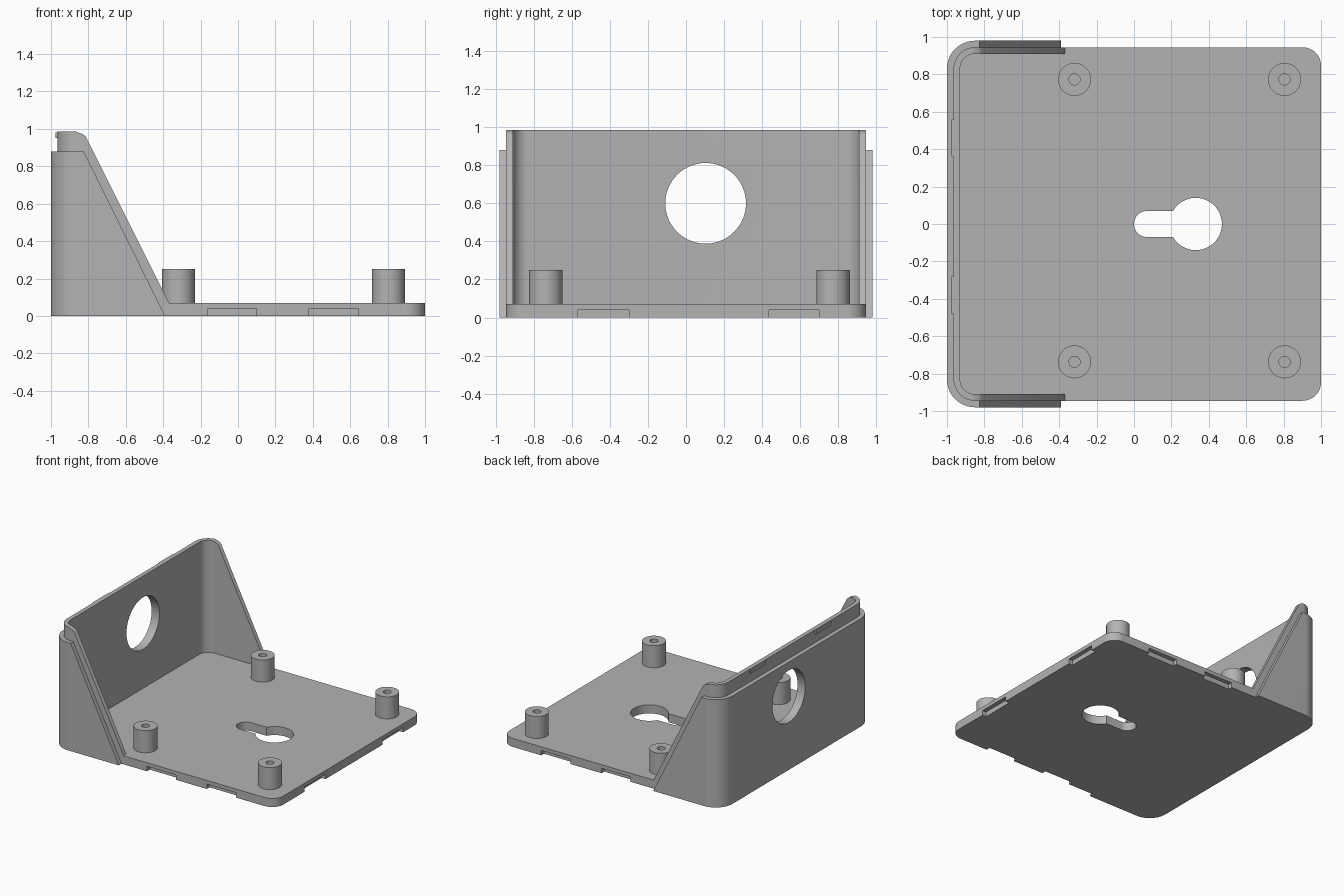
import bpy, bmesh
from math import cos, sin, radians

if "Cube" in bpy.data.objects:
    bpy.data.objects.remove(bpy.data.objects["Cube"])

GREY = (0.45, 0.45, 0.45, 1)
mat = bpy.data.materials.new("light grey plastic")
mat.use_nodes = True
mat.diffuse_color = GREY
mat.node_tree.nodes["Principled BSDF"].inputs["Base Color"].default_value = GREY


def arc(cx, cy, r, a0, a1, n=12):
    angles = [radians(a0 + (a1 - a0) * i / n) for i in range(n + 1)]
    return [(cx + r * cos(a), cy + r * sin(a)) for a in angles]


def circle(cx, cy, r, n=48):
    return arc(cx, cy, r, 0, 360, n)[:-1]


def prism(name, outline, axis, lo, hi):
    """Extrude a 2D outline along the x, y or z axis."""
    def place(p, t):
        return {"x": (t, *p), "y": (p[0], t, p[1]), "z": (*p, t)}[axis]
    bm = bmesh.new()
    face = bm.faces.new([bm.verts.new(place(p, lo)) for p in outline])
    out = bmesh.ops.extrude_face_region(bm, geom=[face])
    shift = place((0, 0), hi - lo)
    bmesh.ops.translate(bm, vec=shift, verts=[v for v in out["geom"] if isinstance(v, bmesh.types.BMVert)])
    bmesh.ops.recalc_face_normals(bm, faces=bm.faces)
    mesh = bpy.data.meshes.new(name)
    bm.to_mesh(mesh)
    bm.free()
    mesh.materials.append(mat)
    ob = bpy.data.objects.new(name, mesh)
    bpy.context.collection.objects.link(ob)
    return ob


def box(name, x0, x1, y0, y1, z0, z1):
    return prism(name, [(x0, y0), (x1, y0), (x1, y1), (x0, y1)], "z", z0, z1)


def select(ob):
    bpy.ops.object.select_all(action="DESELECT")
    ob.select_set(True)
    bpy.context.view_layer.objects.active = ob


def carve(ob, cutter, operation="DIFFERENCE"):
    """Apply a boolean and remove its cutter."""
    mod = ob.modifiers.new("carve", "BOOLEAN")
    mod.operation, mod.solver, mod.object = operation, "EXACT", cutter
    select(ob)
    bpy.ops.object.modifier_apply(modifier=mod.name)
    bpy.data.objects.remove(cutter)


def wall_path(inset):
    """Open U path around the back wall, offset inwards."""
    x, y, r = -1 + inset, 0.98 - inset, 0.15 - inset
    return ([(-0.2, -y)] + arc(x + r, -y + r, r, 270, 180)
            + arc(x + r, y - r, r, 180, 90) + [(-0.2, y)])


def wall(name, inset, profile):
    """U-shaped shell trimmed to a side profile, with the round cable opening."""
    outline = wall_path(inset) + wall_path(inset + 0.035)[::-1]
    ob = prism(name, outline, "z", -0.1, 1.1)
    carve(ob, prism("trim", profile, "y", -1.2, 1.2), "INTERSECT")
    carve(ob, prism("opening", circle(0.103, 0.60, 0.212, 64), "x", -1.2, -0.8))
    return ob


# Base plate with keyhole slot and edge notches
T, W = 0.07, 0.945
plate_outline = (arc(-0.85, -W + 0.115, 0.115, 180, 270) + arc(0.9, -W + 0.1, 0.1, 270, 360)
                 + arc(0.9, W - 0.1, 0.1, 0, 90) + arc(-0.85, W - 0.115, 0.115, 90, 180))
base = prism("base_plate", plate_outline, "z", 0, T)
keyhole = arc(0.33, 0, 0.14, -150, 150, 40) + arc(0.07, 0, 0.07, 90, 270, 20)
carve(base, prism("keyhole", keyhole, "z", -0.1, 0.2))
for x0, x1 in ((-0.16, 0.10), (0.38, 0.645)):
    for s in (-1, 1):
        ya, yb = sorted((s * (W - 0.035), s * 1.1))
        carve(base, box("notch", x0, x1, ya, yb, -0.1, 0.04))
for y0, y1 in ((-0.57, -0.30), (0.435, 0.70)):
    carve(base, box("notch", 0.965, 1.1, y0, y1, -0.1, 0.04))

# Outer wall and taller inner wall
parts = [base]
parts.append(wall("outer_wall", 0, [(-1.1, 0), (-0.39, 0), (-0.825, 0.88), (-1.1, 0.88)]))
parts.append(wall("inner_wall", 0.035, [(-1.1, T), (-0.37, T), (-0.815, 0.96), (-0.83, 0.972),
                                        (-0.865, 0.985), (-1.1, 0.985)]))

# Snap ridges on the lip
for i, y in enumerate((-0.38, 0.46)):
    parts.append(box(f"snap_ridge_{i + 1}", -0.975, -0.96, y - 0.1, y + 0.1, 0.952, 0.982))

# Hollow mounting posts
for x in (-0.318, 0.805):
    for y in (-0.737, 0.773):
        post = prism("mounting_post", circle(x, y, 0.088), "z", T, 0.25)
        carve(post, prism("screw_hole", circle(x, y, 0.03, 24), "z", T - 0.1, 0.4))
        parts.append(post)

for ob in parts:
    select(ob)
    bpy.ops.object.shade_smooth_by_angle(angle=radians(30))
